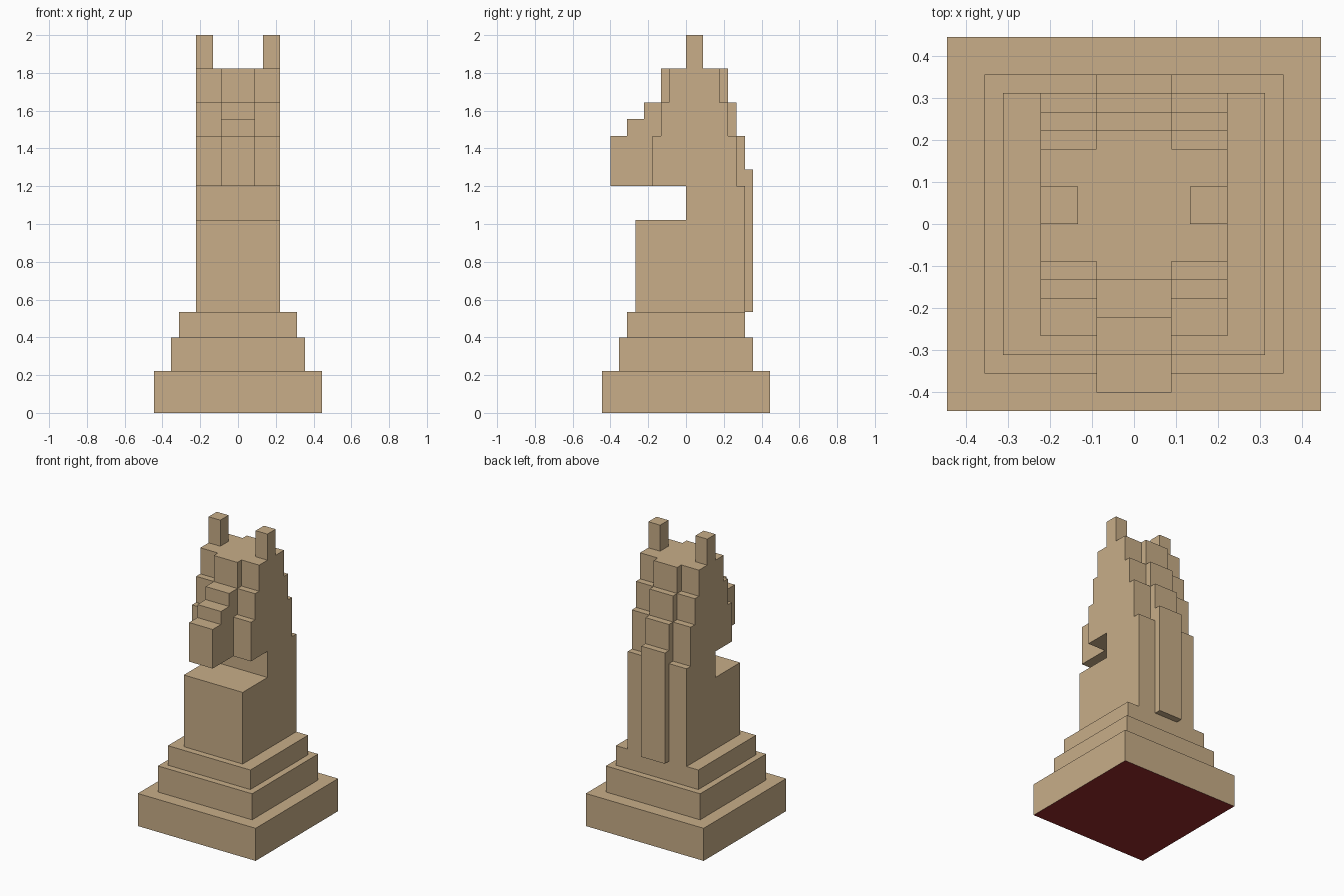
import bpy, bmesh
from mathutils import Vector

if "Cube" in bpy.data.objects:
    bpy.data.objects.remove(bpy.data.objects["Cube"])

U = 2 / 45  # one grid step


def material(name, rgb):
    m = bpy.data.materials.new(name)
    m.diffuse_color = (*rgb, 1)
    m.use_nodes = True
    m.node_tree.nodes["Principled BSDF"].inputs["Base Color"].default_value = m.diffuse_color
    return m


WOOD = material("tan wood", (0.578, 0.423, 0.246))
FELT = material("dark red felt", (0.30, 0.024, 0.024))


def finish(name, bm, mats=(WOOD,)):
    bmesh.ops.recalc_face_normals(bm, faces=bm.faces)
    bmesh.ops.scale(bm, vec=(U, U, U), verts=bm.verts)
    me = bpy.data.meshes.new(name)
    bm.to_mesh(me)
    bm.free()
    for m in mats:
        me.materials.append(m)
    ob = bpy.data.objects.new(name, me)
    bpy.context.collection.objects.link(ob)
    return ob


def boxes(name, items):
    """items: (x0, x1, y0, y1, z0, z1) in grid steps"""
    bm = bmesh.new()
    for x0, x1, y0, y1, z0, z1 in items:
        for v in bmesh.ops.create_cube(bm, size=1)["verts"]:
            v.co = Vector((x1 if v.co.x > 0 else x0,
                           y1 if v.co.y > 0 else y0,
                           z1 if v.co.z > 0 else z0))
    return finish(name, bm)


# stepped plinth, one skin built from square rings, with felt underneath
bm = bmesh.new()
rings = []
for h, z in [(10, 0), (10, 5), (8, 5), (8, 9), (7, 9), (7, 12)]:
    rings.append([bm.verts.new((x * h, y * h, z))
                  for x, y in ((-1, -1), (1, -1), (1, 1), (-1, 1))])
for a, b in zip(rings, rings[1:]):
    for i in range(4):
        j = (i + 1) % 4
        bm.faces.new((a[i], a[j], b[j], b[i]))
bm.faces.new(rings[-1])
bm.faces.new(rings[0][::-1]).material_index = 1
finish("plinth", bm, (WOOD, FELT))

# neck and head: side profile (y, z) extruded across the width
profile = [(-6, 12), (7, 12), (7, 27), (6, 27), (6, 33), (5, 33), (5, 37),
           (4, 37), (4, 41), (-2, 41), (-2, 37), (-3, 37), (-3, 33),
           (-4, 33), (-4, 27), (0, 27), (0, 23), (-6, 23)]
bm = bmesh.new()
face = bm.faces.new([bm.verts.new((-5, y, z)) for y, z in profile])
ext = bmesh.ops.extrude_face_region(bm, geom=[face], use_keep_orig=True)
bmesh.ops.translate(bm, vec=(10, 0, 0),
                    verts=[v for v in ext["geom"] if isinstance(v, bmesh.types.BMVert)])
finish("neck_and_head", bm)

# raised mane down the back and stepped muzzle in front: centre strip blocks
boxes("mane", [(-2, 2, y, y + 1, z0, z1) for y, z0, z1 in
               ((7, 12, 29), (6, 27, 33), (5, 33, 37), (4, 37, 41))])
boxes("muzzle", [(-2, 2, y0, y1, z0, z1) for y0, y1, z0, z1 in
                 ((-9, -4, 27, 33), (-7, -3, 33, 35), (-5, -3, 35, 37), (-3, -2, 37, 41))])

# ears
boxes("ears", [(x, x + 2, 0, 2, 41, 45) for x in (-5, 3)])
